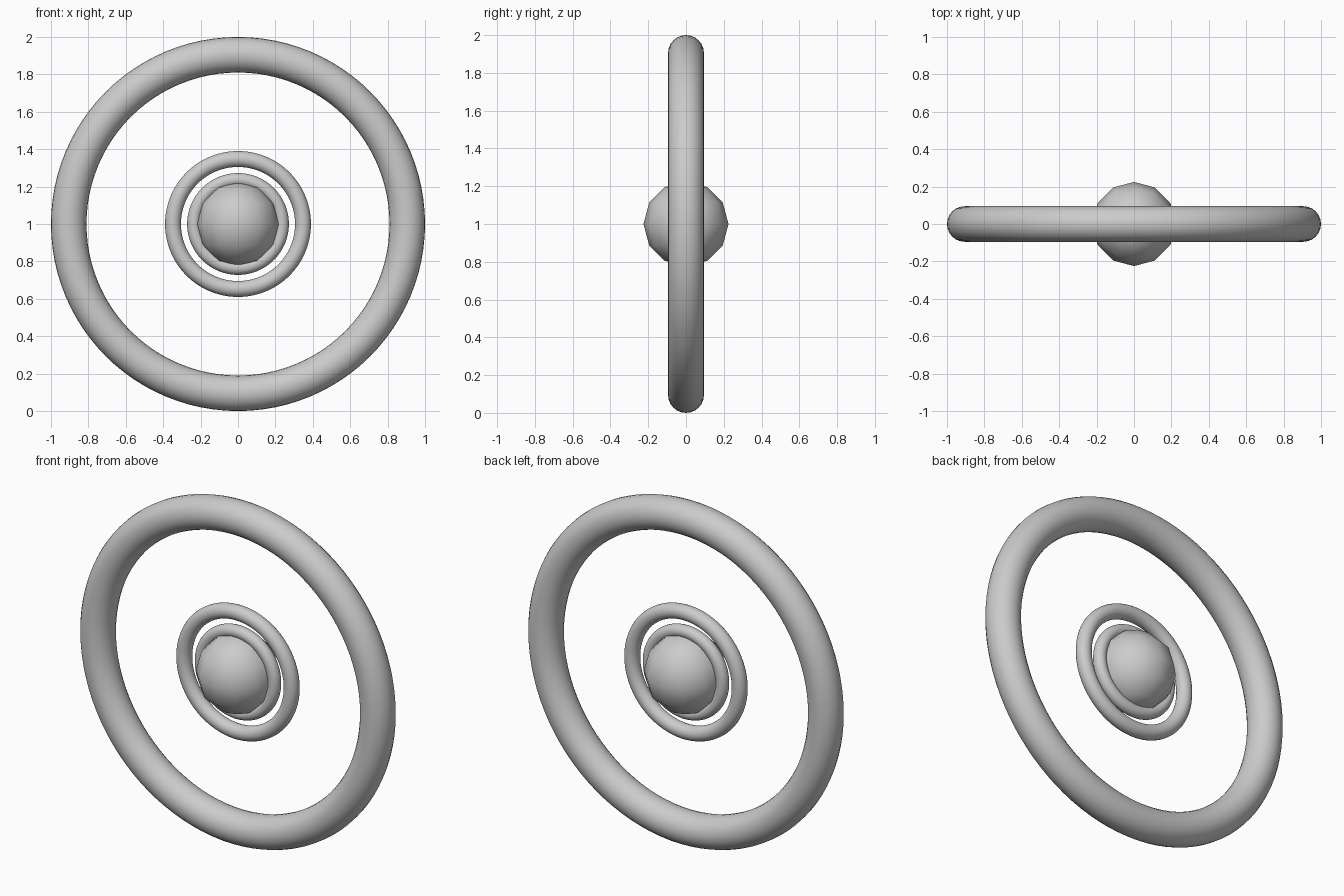
import bpy
from math import pi

if "Cube" in bpy.data.objects:
    bpy.data.objects.remove(bpy.data.objects["Cube"])

CENTRE = (0, 0, 1)


def ring(name, outer, tube):
    # Upright ring facing -y, given its outer radius and tube radius
    bpy.ops.mesh.primitive_torus_add(
        major_radius=outer - tube, minor_radius=tube,
        major_segments=96, minor_segments=24,
        location=CENTRE, rotation=(pi / 2, 0, 0))
    ob = bpy.context.object
    ob.name = name
    bpy.ops.object.transform_apply(location=False, rotation=True, scale=False)
    bpy.ops.object.shade_smooth()
    return ob


# Three concentric rings
ring("outer_ring", 1.0, 0.095)
ring("middle_ring", 0.39, 0.0425)
ring("inner_ring", 0.272, 0.036)

# Coarse, smooth-shaded ball in the middle
bpy.ops.mesh.primitive_uv_sphere_add(
    segments=12, ring_count=6, radius=0.225, location=CENTRE)
ball = bpy.context.object
ball.name = "centre_ball"
bpy.ops.object.shade_smooth()
